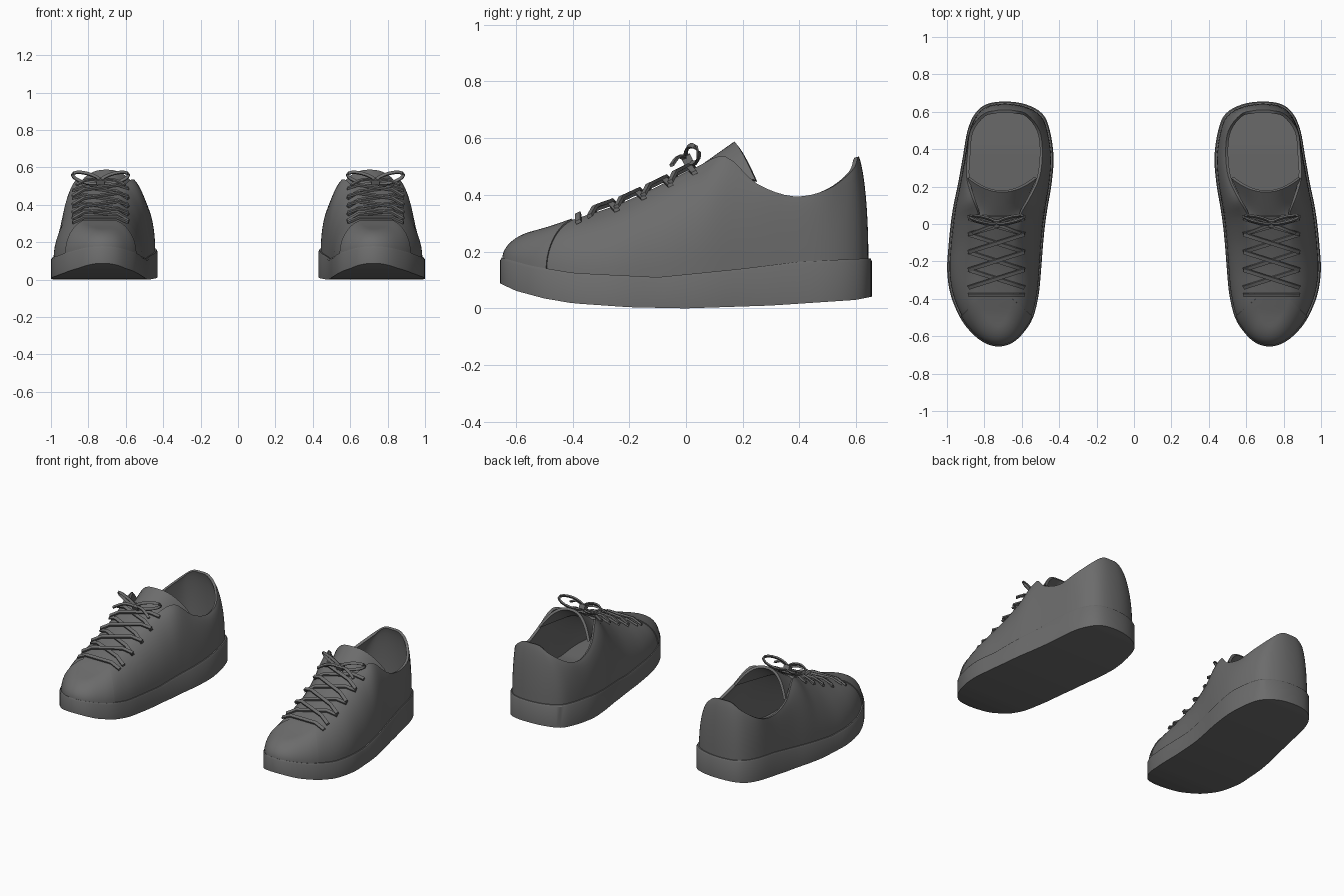
import bpy, bmesh, math
from mathutils import Vector

if "Cube" in bpy.data.objects:
    bpy.data.objects.remove(bpy.data.objects["Cube"])

mat = bpy.data.materials.new("charcoal")
mat.diffuse_color = (0.15, 0.15, 0.15, 1)
mat.use_nodes = True
mat.node_tree.nodes["Principled BSDF"].inputs["Base Color"].default_value = mat.diffuse_color

# Stations heel to toe: outline y, inner x, outer x, top-edge y, centre x, half width, z
ROWS = [
    (.655, .69, .69, .61, .69, 0, .535),
    (.64, .58, .79, .605, .69, .06, .53),
    (.59, .49, .85, .585, .69, .12, .485),
    (.50, .45, .89, .50, .69, .185, .42),
    (.36, .43, .915, .38, .69, .20, .395),
    (.22, .44, .94, .25, .70, .195, .44),
    (.10, .46, .965, .14, .71, .155, .535),
    (0, .475, .98, .04, .72, .11, .50),
    (-.12, .487, .992, -.10, .735, .09, .43),
    (-.25, .497, .999, -.23, .74, .09, .37),
    (-.38, .51, .98, -.33, .74, .09, .335),
    (-.50, .54, .93, -.40, .74, .09, .312),
    (-.58, .59, .87, -.47, .735, .065, .288),
    (-.635, .65, .80, -.51, .73, .035, .276),
    (-.655, .725, .725, -.53, .725, 0, .27),
]
SUB = 4
SOLE_TOP = [(-.66, .18), (-.55, .15), (-.4, .125), (-.1, .11), (.2, .14), (.4, .165), (.66, .177)]
SOLE_LOW = [(-.66, .09), (-.6, .062), (-.5, .035), (-.4, .018), (-.2, .004), (0, 0),
            (.3, .01), (.6, .03), (.66, .042)]
RIDGE = [(r[3], r[6]) for r in ROWS[:5:-1]]


def interp(table, y):
    for (a, p), (b, q) in zip(table, table[1:]):
        if y <= b:
            t = max(0, (y - a) / (b - a))
            return p + (q - p) * t
    return table[-1][1]


def closed_spline(pts):
    out, n = [], len(pts)
    for i in range(n):
        a, b, c, d = (pts[(i + k) % n] for k in (-1, 0, 1, 2))
        for s in range(SUB):
            t = s / SUB
            out.append([.5 * (2 * q + (r - p) * t + (2 * p - 5 * q + 4 * r - w) * t * t
                              + (3 * q - p - 3 * r + w) * t ** 3)
                        for p, q, r, w in zip(a, b, c, d)])
    return out


inner = [(r[1], r[0], r[4] - r[5], r[3], r[6]) for r in ROWS]
outer = [(r[2], r[0], r[4] + r[5], r[3], r[6]) for r in ROWS[-2:0:-1]]
LOOP = closed_spline(inner + outer)
N = len(LOOP)
TOE = 14 * SUB


def finish(name, verts, faces, thick=0, offset=-1, angle=35):
    """Make a part for one shoe, thicken it and mirror it to the other."""
    bm = bmesh.new()
    vs = [bm.verts.new(v) for v in verts]
    for f in faces:
        f = list(dict.fromkeys(f))
        if len(f) > 2:
            bm.faces.new([vs[i] for i in f])
    bmesh.ops.remove_doubles(bm, verts=bm.verts, dist=.0001)
    bmesh.ops.recalc_face_normals(bm, faces=bm.faces)
    me = bpy.data.meshes.new(name)
    bm.to_mesh(me)
    bm.free()
    ob = bpy.data.objects.new(name, me)
    bpy.context.collection.objects.link(ob)
    me.materials.append(mat)
    bpy.ops.object.select_all(action='DESELECT')
    ob.select_set(True)
    bpy.context.view_layer.objects.active = ob
    if thick:
        m = ob.modifiers.new("thickness", 'SOLIDIFY')
        m.thickness, m.offset = thick, offset
        bpy.ops.object.modifier_apply(modifier=m.name)
    m = ob.modifiers.new("pair", 'MIRROR')
    m.use_mirror_merge = False
    bpy.ops.object.modifier_apply(modifier=m.name)
    bpy.ops.object.shade_smooth_by_angle(angle=math.radians(angle))
    return ob


def grid_faces(cols, rows, closed=False):
    return [(i * rows + j, (i + 1) % cols * rows + j, (i + 1) % cols * rows + j + 1, i * rows + j + 1)
            for i in range(cols if closed else cols - 1) for j in range(rows - 1)]


def ladder(j, rows, start=0):
    """Fill across the closed loop at ring j from station start to the toe."""
    return [(i * rows + j, (i + 1) * rows + j, (N - i - 1) % N * rows + j, (N - i) % N * rows + j)
            for i in range(start, TOE)]


def inset(x, y, s):
    return .71 + (x - .71) * s, y * (1 - (1 - s) * .4)


# Sole: upright band with a small top lip and a rockered underside
verts = []
for x, y, *_ in LOOP:
    zt, zb = interp(SOLE_TOP, y), interp(SOLE_LOW, y)
    verts += [(x, y, zb), (x, y, zt - .009), (*inset(x, y, .98), zt)]
finish("sole", verts, grid_faces(N, 3, True) + ladder(0, 3) + ladder(2, 3))

# Upper: curved walls from the sole to the collar, closed over the front
R, SM = 11, 1.25
verts = []
for x, y, tx, ty, tz in LOOP:
    bx, by = inset(x, y, .955)
    bz = interp(SOLE_TOP, y) - .006
    for j in range(R):
        s = SM * j / (R - 1)
        h, v = (1 - math.cos(s)) / (1 - math.cos(SM)), math.sin(s) / math.sin(SM)
        verts.append((bx + (tx - bx) * h, by + (ty - by) * h, bz + (tz - bz) * v))
finish("upper", verts, grid_faces(N, R, True) + ladder(R - 1, R, 7 * SUB), .016, -1, 45)

# Toe cap: thin overlay on the front of the upper
first, last = 11 * SUB, 17 * SUB
cap = [f for f in grid_faces(N, R, True) if first <= f[0] // R < last] + ladder(R - 1, R, first)
used = sorted({i for f in cap for i in f})
remap = {i: k for k, i in enumerate(used)}
finish("toe_cap", [verts[i] for i in used], [[remap[i] for i in f] for f in cap], .005, 1, 45)

# Tongue: flared curved plate rising out of the throat
verts = []
U, V = 17, 8
for i in range(U):
    u = 2 * i / (U - 1) - 1
    for j in range(V):
        v = j / (V - 1)
        hw = .10 + .085 * v
        verts.append((.72 - .015 * v + u * hw, .02 + .15 * v + u * u * (.01 + .065 * v),
                      .482 + .106 * v - abs(u) ** 2.5 * (.01 + .125 * v)))
finish("tongue", verts, grid_faces(U, V), .016, -1, 45)


# Laces: flat ribbons
def ribbon(name, pts, width=.02, thick=.012, normal=(0, -.42, .9)):
    pts = [Vector(p) for p in pts]
    n = Vector(normal).normalized()
    verts = []
    for i, p in enumerate(pts):
        t = pts[min(i + 1, len(pts) - 1)] - pts[max(i - 1, 0)]
        side = t.cross(n).normalized() * width / 2
        up = n * thick / 2
        verts += [p + side + up, p - side + up, p - side - up, p + side - up]
    faces = [(4 * i + k, 4 * i + (k + 1) % 4, 4 * i + 4 + (k + 1) % 4, 4 * i + 4 + k)
             for i in range(len(pts) - 1) for k in range(4)]
    e = len(verts)
    finish(name, verts, faces + [(0, 1, 2, 3), (e - 4, e - 3, e - 2, e - 1)])


def on_top(dx, y, lift):
    return (.735 + dx, y, interp(RIDGE, y) + lift - .45 * max(0, abs(dx) - .09))


def cross_lace(name, y0, y1, side, lift):
    pts = []
    for k in range(11):
        t = k / 10
        pts.append(on_top(side * .15 * (2 * t - 1), y0 + (y1 - y0) * t, lift))
    ribbon(name, pts)


cross_lace("lace_bar", -.38, -.38, 1, .014)
EYELETS = [-.34, -.245, -.15, -.055, .03]
for k, (a, b) in enumerate(zip(EYELETS, EYELETS[1:])):
    cross_lace(f"lace_left_{k}", a, b, 1, .010)
    cross_lace(f"lace_right_{k}", a, b, -1, .021)

# Bow: two loops, two tails and a knot
for s, word in ((1, "outer"), (-1, "inner")):
    loop = []
    for k in range(17):
        a = 2 * math.pi * k / 16
        r = (1 - math.cos(a)) / 2
        loop.append((.735 + s * .15 * r, .005 + .035 * r - .015 * math.sin(a),
                     .525 + .035 * r + .026 * math.sin(a)))
    ribbon(f"bow_loop_{word}", loop, .016, .01, (0, -.85, .5))
    tail = [(.735 + s * .13 * t, .0 - .05 * t, .525 - .02 * t + .02 * math.sin(math.pi * t))
            for t in [k / 6 for k in range(7)]]
    ribbon(f"bow_tail_{word}", tail, .016, .01)
ribbon("bow_knot", [(.715, .005, .524), (.735, .003, .527), (.755, .005, .524)], .034, .028)
